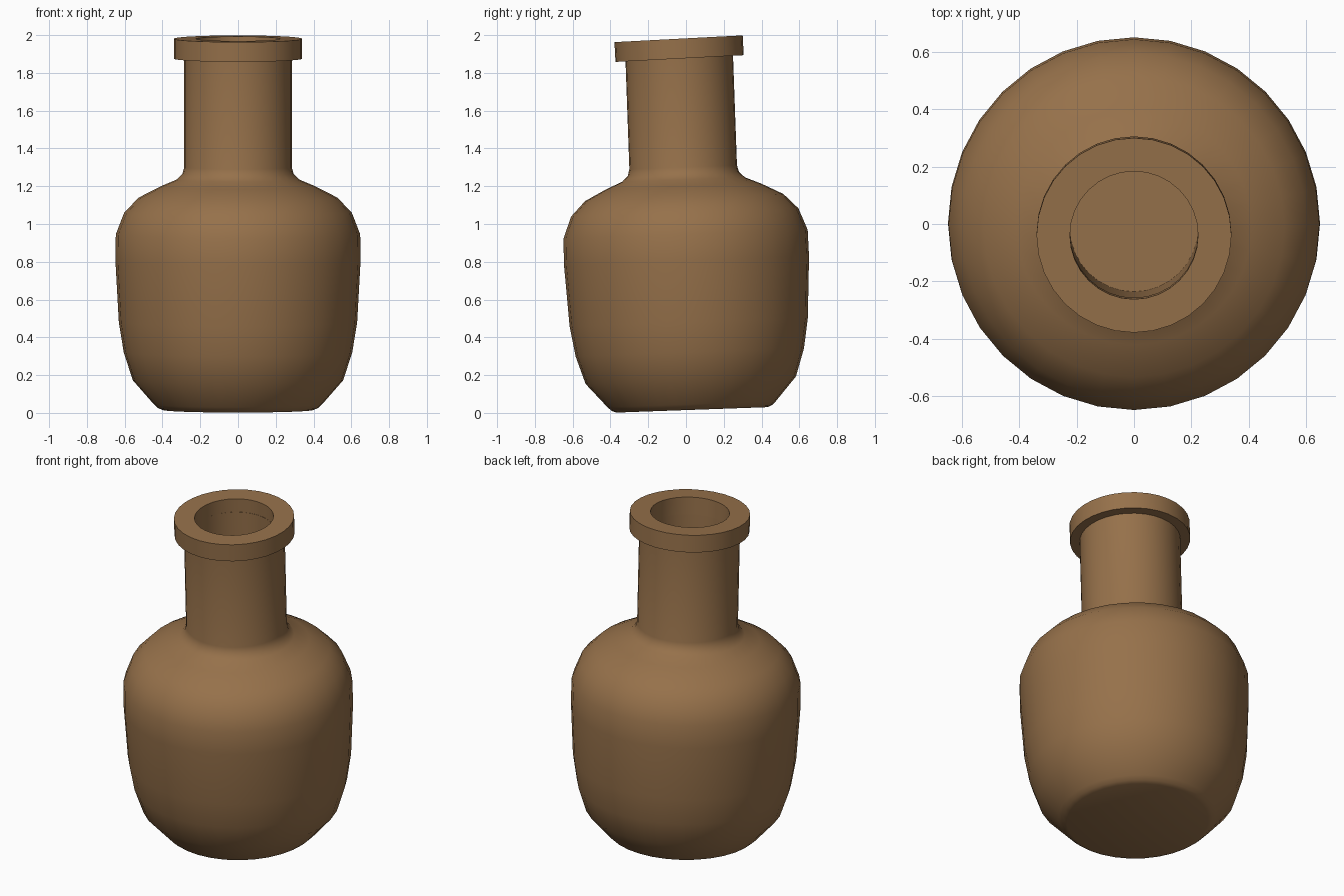
import bpy
import bmesh
import math
from mathutils import Matrix, Vector

cube = bpy.data.objects.get("Cube")
if cube:
    bpy.data.objects.remove(cube, do_unlink=True)

SIDES = 32
TILT = math.radians(2.05)       # lean of the body and neck
RIM_TILT = math.radians(3.0)    # slightly steeper lip
BASE = Vector((0, 0.031, 0.016))

clay = bpy.data.materials.new("brown_clay")
colour = (0.305, 0.165, 0.069, 1)
clay.use_nodes = True
clay.diffuse_color = colour
clay.node_tree.nodes["Principled BSDF"].inputs["Base Color"].default_value = colour


def lathe(name, profile, location, tilt, closed=False):
    """Spin a (radius, height) profile around its own axis, then lean it."""
    bm = bmesh.new()
    verts = [bm.verts.new((0, r, h)) for r, h in profile]
    edges = [bm.edges.new(pair) for pair in zip(verts, verts[1:])]
    if closed:
        edges.append(bm.edges.new((verts[-1], verts[0])))
    bmesh.ops.spin(bm, geom=verts + edges, cent=(0, 0, 0), axis=(0, 0, 1),
                   angle=math.tau, steps=SIDES, use_merge=False)
    bmesh.ops.remove_doubles(bm, verts=bm.verts[:], dist=0.0005)
    bmesh.ops.dissolve_degenerate(bm, edges=bm.edges[:], dist=0.0001)
    bmesh.ops.recalc_face_normals(bm, faces=bm.faces[:])
    bm.transform(Matrix.Translation(location) @ Matrix.Rotation(tilt, 4, "X"))
    mesh = bpy.data.meshes.new(name)
    bm.to_mesh(mesh)
    bm.free()
    mesh.materials.append(clay)
    obj = bpy.data.objects.new(name, mesh)
    bpy.context.collection.objects.link(obj)
    bpy.ops.object.select_all(action="DESELECT")
    obj.select_set(True)
    bpy.context.view_layer.objects.active = obj
    bpy.ops.object.shade_smooth_by_angle(angle=math.radians(40))
    return obj


# Rounded body, neck and the hollow bore down to its floor
body_profile = [
    (0, 0), (0.40, 0), (0.425, 0.01), (0.446, 0.03), (0.557, 0.157),
    (0.605, 0.305), (0.631, 0.465), (0.649, 0.79), (0.647, 0.93),
    (0.602, 1.046), (0.525, 1.125), (0.41, 1.184), (0.325, 1.22),
    (0.295, 1.25), (0.285, 1.285), (0.285, 1.885),
    (0.2235, 1.885), (0.2235, 1.23), (0, 1.23),
]
lathe("bottle_body", body_profile, BASE, TILT)

# Flat collar around the mouth
rim_centre = BASE + Matrix.Rotation(TILT, 3, "X") @ Vector((0, 0, 1.966))
rim_profile = [(0.2235, 0), (0.34, 0), (0.34, -0.105), (0.2235, -0.105)]
lathe("mouth_rim", rim_profile, rim_centre, RIM_TILT, closed=True)
